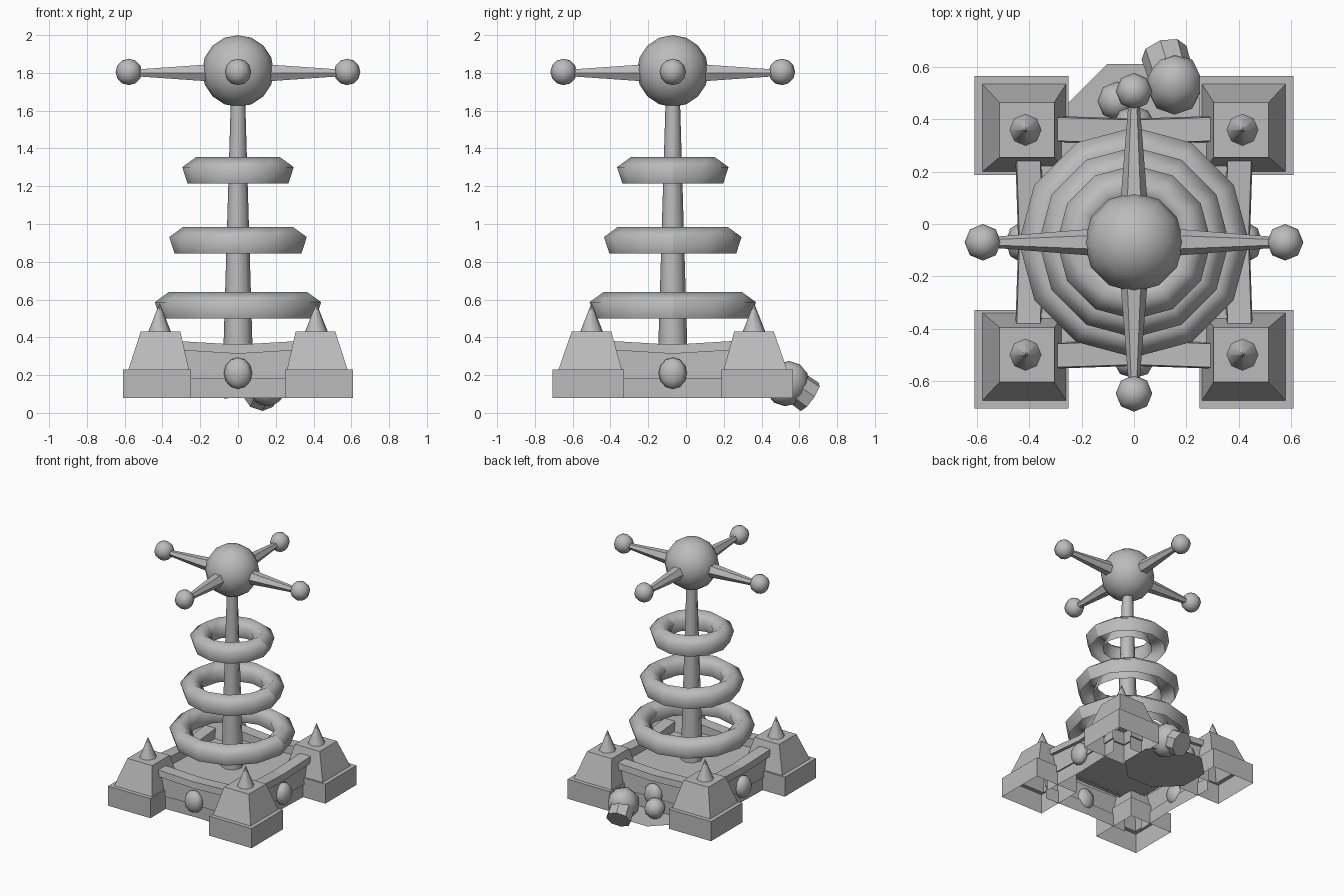
import bpy, bmesh, math
from mathutils import Vector

if "Cube" in bpy.data.objects:
    bpy.data.objects.remove(bpy.data.objects["Cube"])

CY = -0.07                      # tower axis in y
grey = bpy.data.materials.new("stone grey")
grey.diffuse_color = (0.5, 0.5, 0.5, 1)
grey.use_nodes = True
grey.node_tree.nodes["Principled BSDF"].inputs["Base Color"].default_value = grey.diffuse_color


def make(name, verts, faces, smooth=False):
    me = bpy.data.meshes.new(name)
    me.from_pydata([tuple(v) for v in verts], [], faces)
    bm = bmesh.new()
    bm.from_mesh(me)
    bmesh.ops.recalc_face_normals(bm, faces=bm.faces)
    for f in bm.faces:
        f.smooth = smooth
    bm.to_mesh(me)
    bm.free()
    me.materials.append(grey)
    ob = bpy.data.objects.new(name, me)
    bpy.context.collection.objects.link(ob)
    return ob


def loft(name, rings, closed=True, caps=(False, False), smooth=False):
    """Skin a list of equal-length point rings."""
    n = len(rings[0])
    faces = []
    for i in range(len(rings) - 1):
        for j in range(n if closed else n - 1):
            k = (j + 1) % n
            faces.append((i * n + j, i * n + k, (i + 1) * n + k, (i + 1) * n + j))
    if caps[0]:
        faces.append(tuple(range(n)))
    if caps[1]:
        faces.append(tuple(range((len(rings) - 1) * n, len(rings) * n)))
    return make(name, [p for r in rings for p in r], faces, smooth)


def rod(name, a, b, ra, rb, sides, smooth=True, caps=(False, False)):
    """Tapered rod between two points."""
    a, b = Vector(a), Vector(b)
    q = (b - a).to_track_quat('Z', 'Y')
    ring = lambda c, r: [c + q @ Vector((r * math.cos(t), r * math.sin(t), 0))
                         for t in (2 * math.pi * i / sides for i in range(sides))]
    return loft(name, [ring(a, ra), ring(b, rb)], True, caps, smooth)


def ball(name, loc, scale, seg=10, rows=6, tilt=0):
    bm = bmesh.new()
    bmesh.ops.create_uvsphere(bm, u_segments=seg, v_segments=rows, radius=1)
    for f in bm.faces:
        f.smooth = True
    me = bpy.data.meshes.new(name)
    bm.to_mesh(me)
    bm.free()
    me.materials.append(grey)
    ob = bpy.data.objects.new(name, me)
    ob.location, ob.scale, ob.rotation_euler = loc, scale, (tilt, 0, 0)
    bpy.context.collection.objects.link(ob)
    return ob


# central mast and top sphere
rod("mast", (0, CY, 0.31), (0, CY, 1.66), 0.078, 0.038, 8)
ball("top_sphere", (0, CY, 1.81), (0.19, 0.19, 0.19), 12, 8)

# four tapered arms with end balls
for dx, dy in ((1, 0), (-1, 0), (0, 1), (0, -1)):
    rod("arm", (dx * 0.15, CY + dy * 0.15, 1.80), (dx * 0.55, CY + dy * 0.55, 1.80),
        0.052, 0.02, 6, False)
    ball("arm_ball", (dx * 0.578, CY + dy * 0.578, 1.805), (0.07, 0.07, 0.07), 8, 6)

# coil rings: five-sided section, open underneath
for R, z in ((0.44, 0.562), (0.364, 0.907), (0.295, 1.277)):
    rings = []
    for i in range(12):
        t = 2 * math.pi * i / 12
        sec = []
        for k in range(5):
            a = math.radians(-54 + 72 * k)
            r = R - 0.074 + 0.078 * math.cos(a)
            sec.append((r * math.cos(t), CY + r * math.sin(t), z + 0.078 * math.sin(a)))
        rings.append(sec)
    loft("coil_ring", rings + [rings[0]], False, smooth=True)

# corner plinths, towers and spikes
for sx in (-1, 1):
    for sy in (-1, 1):
        def rect(x0, x1, y0, y1, z):
            return [(sx * x, CY + sy * y, z) for x, y in
                    ((x0, y0), (x1, y0), (x1, y1), (x0, y1))]
        loft("corner_plinth", [rect(0.25, 0.61, 0.258, 0.636, 0.08),
                               rect(0.25, 0.61, 0.258, 0.636, 0.23),
                               rect(0.26, 0.58, 0.27, 0.605, 0.23)])
        loft("corner_tower", [rect(0.26, 0.58, 0.27, 0.605, 0.23),
                              rect(0.305, 0.515, 0.325, 0.535, 0.43)],
             caps=(False, True))
        rod("spike", (sx * 0.415, CY + sy * 0.43, 0.43),
            (sx * 0.415, CY + sy * 0.43, 0.58), 0.06, 0.001, 8)

# walls with a sagging coping, and an oval boss on each
for dx, dy in ((1, 0), (-1, 0), (0, 1), (0, -1)):
    d = 0.455 if dx else 0.485
    rings = []
    for s, sag, dent in ((-0.36, 0, 0), (0, 0.022, 0.012), (0.36, 0, 0)):
        prof = [(d - 0.03, 0.08), (d - 0.03, 0.18), (d - 0.02, 0.18),
                (d - 0.025, 0.335 - sag), (d, 0.335 - sag), (d - 0.005, 0.383 - sag),
                (d - 0.095, 0.383 - sag), (d - 0.10, 0.30)]
        rings.append([(dx * (p - dent) - dy * s, CY + dy * (p - dent) + dx * s, z)
                      for p, z in prof])
    loft("wall", rings, False)
    ball("wall_boss", (dx * (d - 0.02), CY + dy * (d - 0.02), 0.21),
         (0.055 if dx else 0.075, 0.055 if dy else 0.075, 0.083), 8, 6)

# courtyard floor
make("floor", [(x, CY + y, 0.31) for x, y in
               ((-0.4, -0.42), (0.4, -0.42), (0.4, 0.42), (-0.4, 0.42))], [(0, 1, 2, 3)])

# low eight-sided plate at the back, with tank, nozzle and small ball
make("back_plate", [(0.01 + 0.29 * math.cos(math.pi * (i + .5) / 4),
                     0.345 + 0.29 * math.sin(math.pi * (i + .5) / 4), 0.075)
                    for i in range(8)], [tuple(range(8))])
ball("back_tank", (0.155, 0.535, 0.155), (0.112, 0.115, 0.122), 8, 6, -0.6)
rod("back_nozzle", (0.15, 0.54, 0.165), (0.115, 0.655, 0.085), 0.085, 0.09, 8, False, (True, True))
ball("back_small_ball", (-0.065, 0.47, 0.15), (0.075, 0.075, 0.075), 8, 6)
